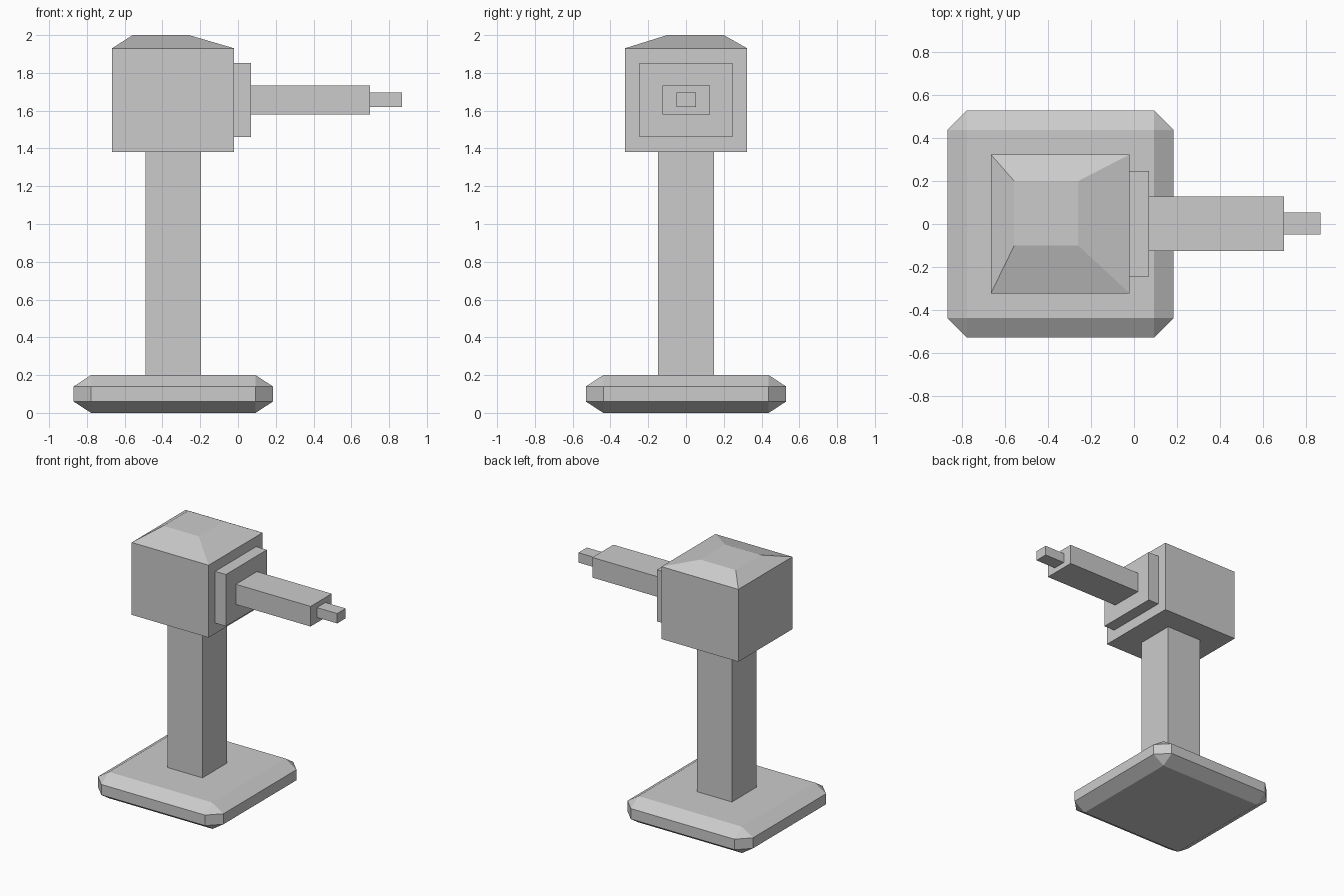
import bpy, bmesh

if "Cube" in bpy.data.objects:
    bpy.data.objects.remove(bpy.data.objects["Cube"])


def finish(name, bm):
    bmesh.ops.recalc_face_normals(bm, faces=bm.faces)
    mesh = bpy.data.meshes.new(name)
    bm.to_mesh(mesh)
    bm.free()
    obj = bpy.data.objects.new(name, mesh)
    bpy.context.collection.objects.link(obj)
    return obj


def box_bm(x, y, z):
    bm = bmesh.new()
    bmesh.ops.create_cube(bm, size=1)
    for v in bm.verts:
        for i, (lo, hi) in enumerate((x, y, z)):
            v.co[i] = hi if v.co[i] > 0 else lo
    return bm


def box(name, x, y, z):
    return finish(name, box_bm(x, y, z))


# Base: cube with chamfered edges, then flattened
bm = box_bm((-0.87, 0.185), (-0.53, 0.53), (-0.15, 0.15))
bmesh.ops.bevel(bm, geom=bm.edges[:], offset=0.092, segments=1,
                affect='EDGES', profile=0.5)
for v in bm.verts:
    side = 1 if v.co.z > 0 else -1
    v.co.z = 0.1 + side * (0.1 if abs(v.co.z) > 0.1 else 0.04)
finish("base", bm)

# Column
box("column", (-0.49, -0.195), (-0.148, 0.148), (0.2, 1.38))

# Head: box whose top face is inset into a low, off-centre cap
bm = box_bm((-0.667, -0.02), (-0.324, 0.324), (1.38, 1.93))
top = max(bm.faces, key=lambda f: f.calc_center_median().z)
top = bmesh.ops.extrude_discrete_faces(bm, faces=[top])["faces"][0]
for v in top.verts:
    v.co.x = -0.26 if v.co.x > -0.3 else -0.558
    v.co.y = 0.2 if v.co.y > 0 else -0.1
    v.co.z = 2.0
finish("head", bm)

# Stepped arm pointing along +x
box("arm_plate", (-0.02, 0.07), (-0.245, 0.247), (1.46, 1.853))
box("arm", (0.07, 0.698), (-0.125, 0.128), (1.58, 1.733))
box("arm_tip", (0.698, 0.868), (-0.049, 0.053), (1.62, 1.695))
